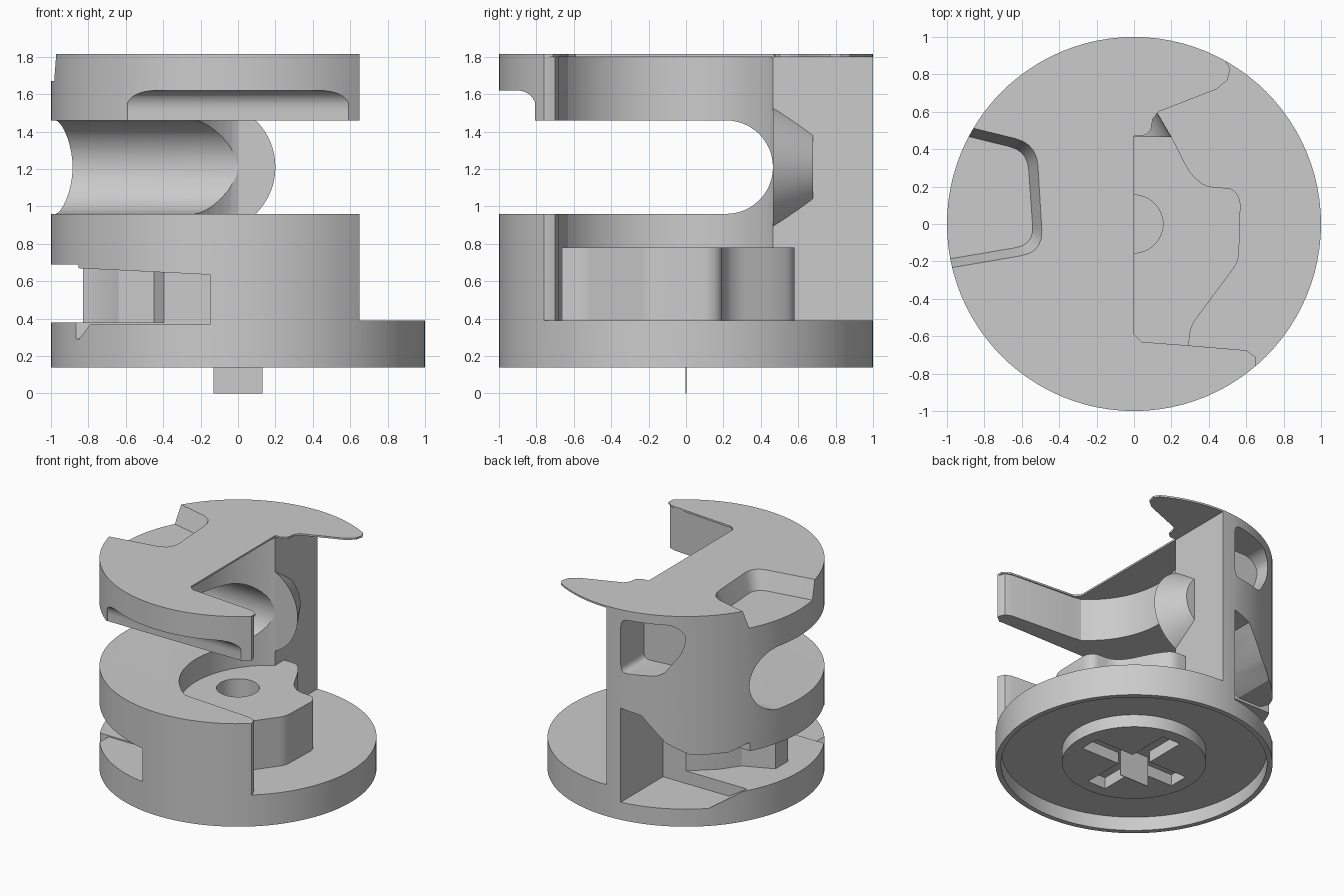
import bpy, bmesh, math
from mathutils import Vector

cube = bpy.data.objects.get("Cube")
if cube:
    bpy.data.objects.remove(cube, do_unlink=True)

grey = bpy.data.materials.new("metal_grey")
grey.use_nodes = True
grey.diffuse_color = (0.6, 0.6, 0.6, 1)
grey.node_tree.nodes["Principled BSDF"].inputs["Base Color"].default_value = (0.6, 0.6, 0.6, 1)


def prism(name, pts, axis, lo, hi, top=None):
    """Extrude a 2D outline along an axis; an optional second outline tapers it."""
    def place(p, h):
        return {"z": (p[0], p[1], h), "y": (p[0], h, p[1]), "x": (h, p[0], p[1])}[axis]
    bm = bmesh.new()
    a = [bm.verts.new(place(p, lo)) for p in pts]
    b = [bm.verts.new(place(p, hi)) for p in (top or pts)]
    bm.faces.new(a)
    bm.faces.new(b[::-1])
    n = len(a)
    for i in range(n):
        bm.faces.new((a[i], b[i], b[(i + 1) % n], a[(i + 1) % n]))
    bmesh.ops.recalc_face_normals(bm, faces=bm.faces)
    me = bpy.data.meshes.new(name)
    bm.to_mesh(me)
    bm.free()
    me.materials.append(grey)
    ob = bpy.data.objects.new(name, me)
    bpy.context.collection.objects.link(ob)
    return ob


def arc(cx, cy, r, start, end, n=24):
    angles = [math.radians(start + (end - start) * i / n) for i in range(n + 1)]
    return [(cx + r * math.cos(t), cy + r * math.sin(t)) for t in angles]


def circle(r, cx=0, cy=0, n=96):
    return arc(cx, cy, r, 0, 360, n)[:-1]


def rounded(pts, radius, steps=5):
    """Round the corners of an outline."""
    out = []
    for i, p in enumerate(pts):
        p, q, s = Vector(p), Vector(pts[i - 1]), Vector(pts[(i + 1) % len(pts)])
        k = min(radius, (q - p).length * .45, (s - p).length * .45)
        a, b = p + (q - p).normalized() * k, p + (s - p).normalized() * k
        for j in range(steps + 1):
            t = j / steps
            out.append(tuple(a * (1 - t) ** 2 + p * 2 * t * (1 - t) + b * t * t))
    return out


def combine(ob, other, op):
    mod = ob.modifiers.new(op.lower(), "BOOLEAN")
    mod.object, mod.operation, mod.solver = other, op, "EXACT"
    bpy.context.view_layer.objects.active = ob
    bpy.ops.object.modifier_apply(modifier=mod.name)
    bpy.data.objects.remove(other, do_unlink=True)


def cut(ob, *args, **kw):
    combine(ob, prism("cutter", *args, **kw), "DIFFERENCE")


def add(ob, *args, **kw):
    combine(ob, prism("addition", *args, **kw), "UNION")


# Main drum with its open side and round inner pocket
body = prism("drum_body", circle(1), "z", .14, 1.80)
side = [(.03, -.64), (.58, -.68), (.63, -.70), (.65, -.75), (.65, -1.2),
        (1.2, -1.2), (1.2, 1.2), (0, 1.2), (0, .465)]
cut(body, side + arc(.35, -.09, .66, 125, 235), "z", .39, 2)

# Stepped block standing in the pocket
block = [(-.1, .58), (.12, .58), (.2, .47), (.3, .27), (.38, .2), (.53, .19), (.57, .13),
         (.56, -.2), (.3, -.55), (.29, -.70), (-.1, -.72), (-.32, -.45), (-.36, 0), (-.15, .46)]
add(body, rounded(block, .05, 3), "z", .3, .78)
cut(body, circle(.155, n=48), "z", .42, 1)

# Rounded cross slot through the middle
cut(body, [(-1.2, .96)] + arc(.215, 1.21, .25, -90, 90) + [(-1.2, 1.46)], "x", -1.3, 1.3)

# Conical boss at the slot's end
add(body, circle(.35, -.15, 1.21, 64), "y", .466, .68, top=circle(.225, -.15, 1.21, 64))

# Openings low on the back, left side and front
back = [(-.12, .28), (-.12, 1.03), (-.28, 1.0), (-.45, .8), (-.6, .71), (-.8, .71),
        (-.92, .78), (-1.2, .78), (-1.2, .39), (-.86, .38), (-.7, .28)]
cut(body, back, "y", .46, 1.2)
front = [(-.15, .37), (-.15, .635), (-.86, .67), (-.93, .78), (-1.2, .78), (-1.2, .41),
         (-.98, .41), (-.95, .29), (-.85, .29), (-.79, .37)]
cut(body, front, "y", -1.2, -.5)
middle = [(-1.2, -.52), (-.39, -.52), (-.45, -.34), (-.64, -.25), (-.70, -.17), (-.83, -.1),
          (-.83, .06), (-.6, .16), (-.5, .3), (-.3, .48), (-1.2, .48)]
cut(body, middle, "z", .38, .69)

# Upper window in the back wall
window = [(-.12, 1.31), (-.12, 1.74), (-.5, 1.74), (-.58, 1.66), (-.55, 1.52), (-.42, 1.33)]
cut(body, rounded(window, .06), "y", .7, 1.2)

# Groove under the front of the upper jaw
groove = [(-1.2, 1.4), (-.8, 1.4)] + arc(-.9, 1.52, .1, 0, 90, 8) + [(-1.2, 1.62)]
cut(body, groove, "x", -.59, .59)

# Hollow underside with a hub and cross socket
cut(body, circle(.96), "z", 0, .25)
add(body, circle(.52), "z", .15, .27)
a, b = .08, .42
cross = [(b, -a), (b, a), (a, a), (a, b), (-a, b), (-a, a),
         (-b, a), (-b, -a), (-a, -a), (-a, -b), (a, -b), (a, -a)]
cut(body, cross, "z", .1, .24)

# Thin cover plate with its overhanging horn
cover = prism("cover_plate", circle(1), "z", 1.80, 1.814)
opening = [(0, .47), (0, -.59), (.04, -.63), (.3, -.65), (.6, -.675), (.65, -.71), (.65, -.78),
           (.9, -1.2), (1.4, -1.2), (1.4, 1.4), (.8, 1.4), (.48, .89), (.515, .83), (.5, .77),
           (.44, .72), (.13, .6), (.1, .56), (.09, .5), (.06, .475)]
cut(cover, opening, "z", 1.7, 1.9)

# Sloped-wall recess in the top, open to the left rim
outer = rounded([(-1.3, .62), (-.52, .43), (-.485, -.15), (-1.3, -.29)], .12)
inner = rounded([(-1.3, .57), (-.57, .39), (-.535, -.11), (-1.3, -.24)], .1)
for part in (body, cover):
    cut(part, inner, "z", 1.67, 1.816, top=outer)

# Small driver tab below the hub
prism("driver_tab", [(-.13, 0), (.13, 0), (.13, .26), (-.13, .26)], "y", -.003, .003)

for part in (body, cover):
    bpy.ops.object.select_all(action="DESELECT")
    part.select_set(True)
    bpy.context.view_layer.objects.active = part
    bpy.ops.object.shade_smooth_by_angle(angle=math.radians(25))
